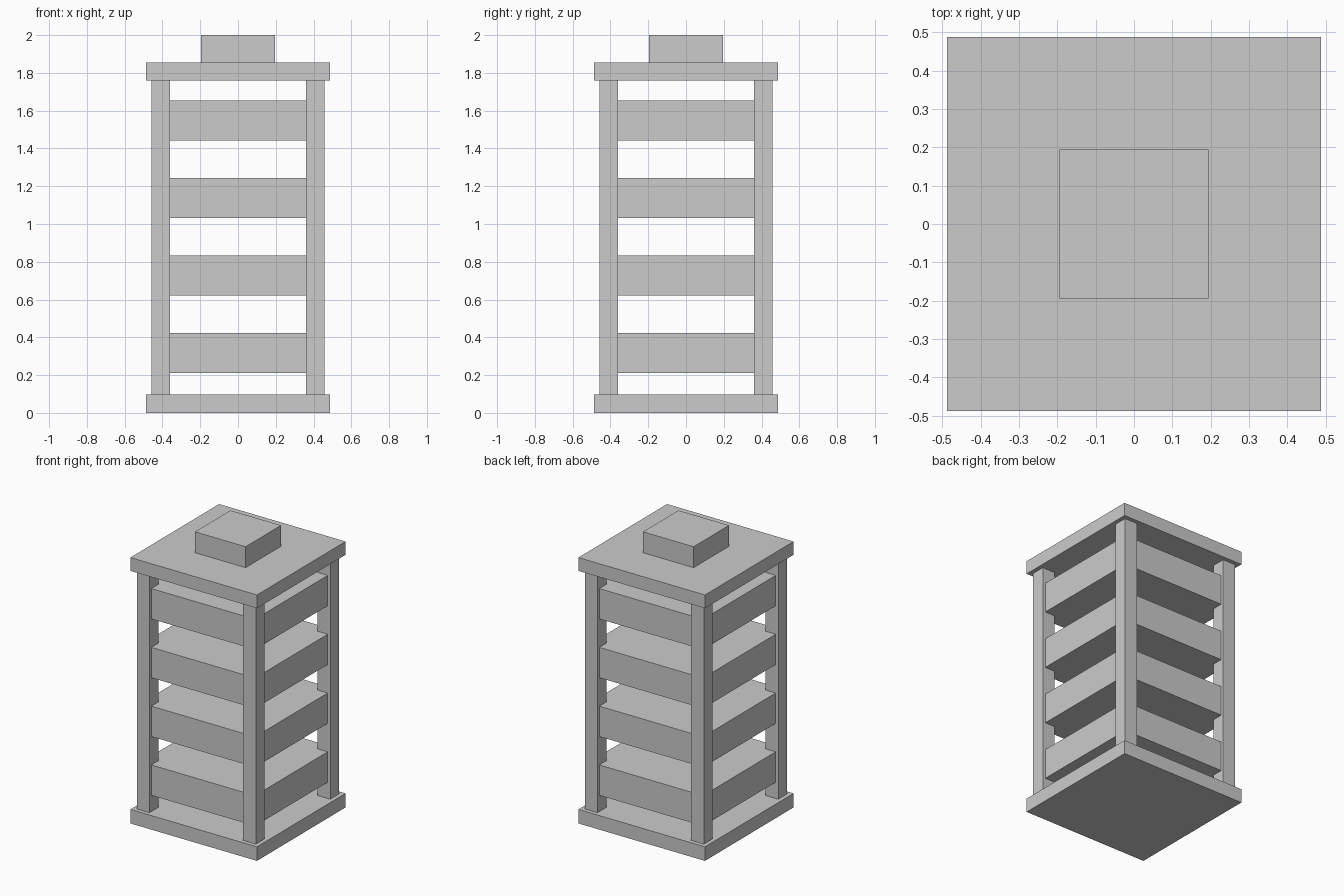
import bpy, bmesh

if "Cube" in bpy.data.objects:
    bpy.data.objects.remove(bpy.data.objects["Cube"])

def prism(name, outline, z0, z1):
    """Extrude a flat xy outline from z0 to z1."""
    bm = bmesh.new()
    face = bm.faces.new([bm.verts.new((x, y, z0)) for x, y in outline])
    top = bmesh.ops.extrude_face_region(bm, geom=[face])["geom"]
    bmesh.ops.translate(bm, vec=(0, 0, z1 - z0),
                        verts=[v for v in top if isinstance(v, bmesh.types.BMVert)])
    bmesh.ops.recalc_face_normals(bm, faces=bm.faces)
    mesh = bpy.data.meshes.new(name)
    bm.to_mesh(mesh)
    bm.free()
    obj = bpy.data.objects.new(name, mesh)
    bpy.context.collection.objects.link(obj)
    return obj

def square(half, cx=0, cy=0):
    return [(cx - half, cy - half), (cx + half, cy - half),
            (cx + half, cy + half), (cx - half, cy + half)]

PLATE, POST_IN, POST_OUT, SLAB = 0.488, 0.361, 0.459, 0.439

# Base, roof and cap
prism("base_plate", square(PLATE), 0, 0.098)
prism("roof_plate", square(PLATE), 1.761, 1.854)
prism("roof_cap", square(0.195), 1.854, 2.0)

# Corner posts
mid, half = (POST_IN + POST_OUT) / 2, (POST_OUT - POST_IN) / 2
for sx, side in ((-1, "left"), (1, "right")):
    for sy, end in ((-1, "front"), (1, "back")):
        prism(f"post_{end}_{side}", square(half, sx * mid, sy * mid), 0.098, 1.761)

# Solid slabs with corners notched around the posts
a, b = POST_IN, SLAB
cross = [(-a, -b), (a, -b), (a, -a), (b, -a), (b, a), (a, a),
         (a, b), (-a, b), (-a, a), (-b, a), (-b, -a), (-a, -a)]
for i in range(4):
    z = 0.211 + i * 0.41
    prism(f"slab_{i + 1}", cross, z, z + 0.212)
